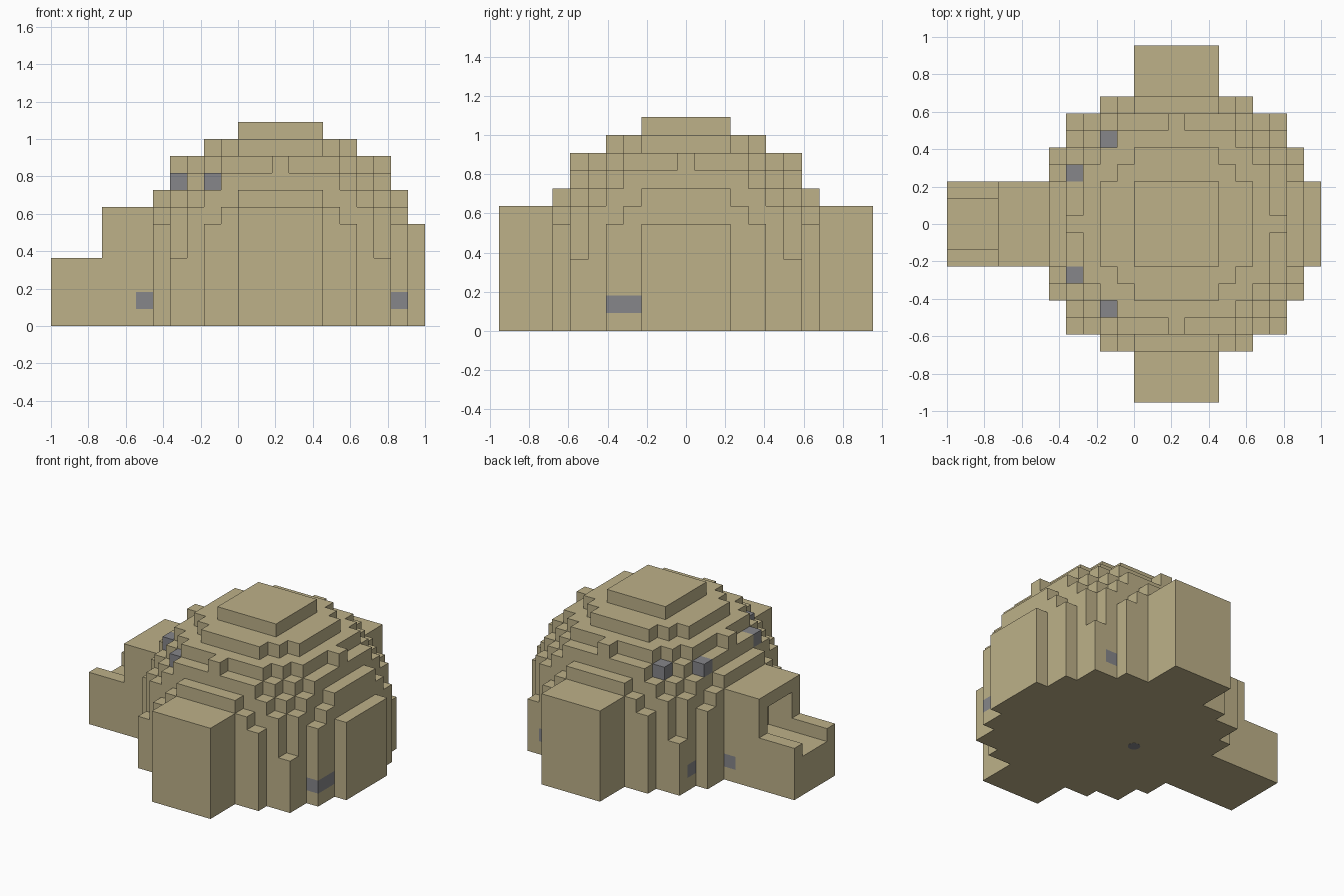
import bpy
import bmesh
import math
from mathutils import Vector

cube = bpy.data.objects.get("Cube")
if cube:
    bpy.data.objects.remove(cube, do_unlink=True)

U = 1 / 11          # edge length of one block
CENTRE = 2          # block column at the dome's centre
RADIUS_SQ = 72      # squared dome radius in blocks
LEVEL = 3           # layer of the dome's equator


def make_material(name, colour):
    mat = bpy.data.materials.new(name)
    mat.use_nodes = True
    mat.diffuse_color = colour
    mat.node_tree.nodes["Principled BSDF"].inputs["Base Color"].default_value = colour
    return mat


sand = make_material("sand", (0.51, 0.44, 0.25, 1))
grey = make_material("grey", (0.24, 0.24, 0.255, 1))


def build_blocks(name, cells, grey_cells=()):
    """Make one flat-faced shell from the exposed sides of a set of blocks."""
    bm = bmesh.new()
    for cell in cells:
        for axis in range(3):
            for sign in (-1, 1):
                n = Vector((0, 0, 0))
                n[axis] = sign
                if tuple(int(c + d) for c, d in zip(cell, n)) in cells:
                    continue
                a = Vector((0, 0, 0))
                a[(axis + 1) % 3] = 0.5
                b = n.cross(a)
                # block rows are centred on y = 0, columns and layers start at 0
                mid = Vector(cell) + Vector((0.5, 0, 0.5)) + n / 2
                ring = (mid - a - b, mid + a - b, mid + a + b, mid - a + b)
                face = bm.faces.new([bm.verts.new(p * U) for p in ring])
                face.material_index = int(cell in grey_cells)
    bmesh.ops.remove_doubles(bm, verts=bm.verts, dist=U / 100)
    bmesh.ops.recalc_face_normals(bm, faces=bm.faces)
    bmesh.ops.dissolve_limit(bm, angle_limit=math.radians(1), verts=bm.verts,
                             edges=bm.edges, delimit={'MATERIAL'})
    mesh = bpy.data.meshes.new(name)
    bm.to_mesh(mesh)
    bm.free()
    mesh.materials.append(sand)
    mesh.materials.append(grey)
    obj = bpy.data.objects.new(name, mesh)
    bpy.context.collection.objects.link(obj)
    return obj


# Stepped dome: solid columns under a sphere
dome = set()
for i in range(-7, 9):
    for j in range(-7, 8):
        rest = RADIUS_SQ - i * i - j * j
        if rest >= 0:
            for z in range(LEVEL + math.isqrt(rest) + 1):
                dome.add((CENTRE + i, j, z))

# Grey blocks: four high up on the entrance side, the others near the ground
dome_grey = {(9, -4, 1), (9, -3, 1), (7, 6, 1)}
for side in (-1, 1):
    dome_grey |= {(-4, 3 * side, 8), (-2, 5 * side, 8), (-4, 5 * side, 1)}
build_blocks("dome", dome, dome_grey)

# Side annexes
for name, side in (("front_annex", -1), ("back_annex", 1)):
    build_blocks(name, {(x, side * y, z) for x in range(5)
                        for y in range(8, 11) for z in range(7)})

# Entrance: a low porch with a sunken path leading into a covered tunnel
entrance = set()
for x in range(-11, -5):
    for y in range(-2, 3):
        for z in range(4 if x < -8 else 7):
            in_passage = abs(y) < 2 and 3 <= z < 6
            if not in_passage:
                entrance.add((x, y, z))
# Closing frame where the tunnel meets the dome
entrance |= {(-6, y, z) for y in range(-2, 3) for z in range(7)}
build_blocks("entrance", entrance, {(-6, -2, 1), (-6, 2, 1)})

# Small round plate under the floor
bpy.ops.mesh.primitive_cylinder_add(vertices=24, radius=0.04, depth=0.002,
                                    location=(0, 0, 0))
plate = bpy.context.object
plate.name = "base_plate"
plate.data.materials.append(grey)
